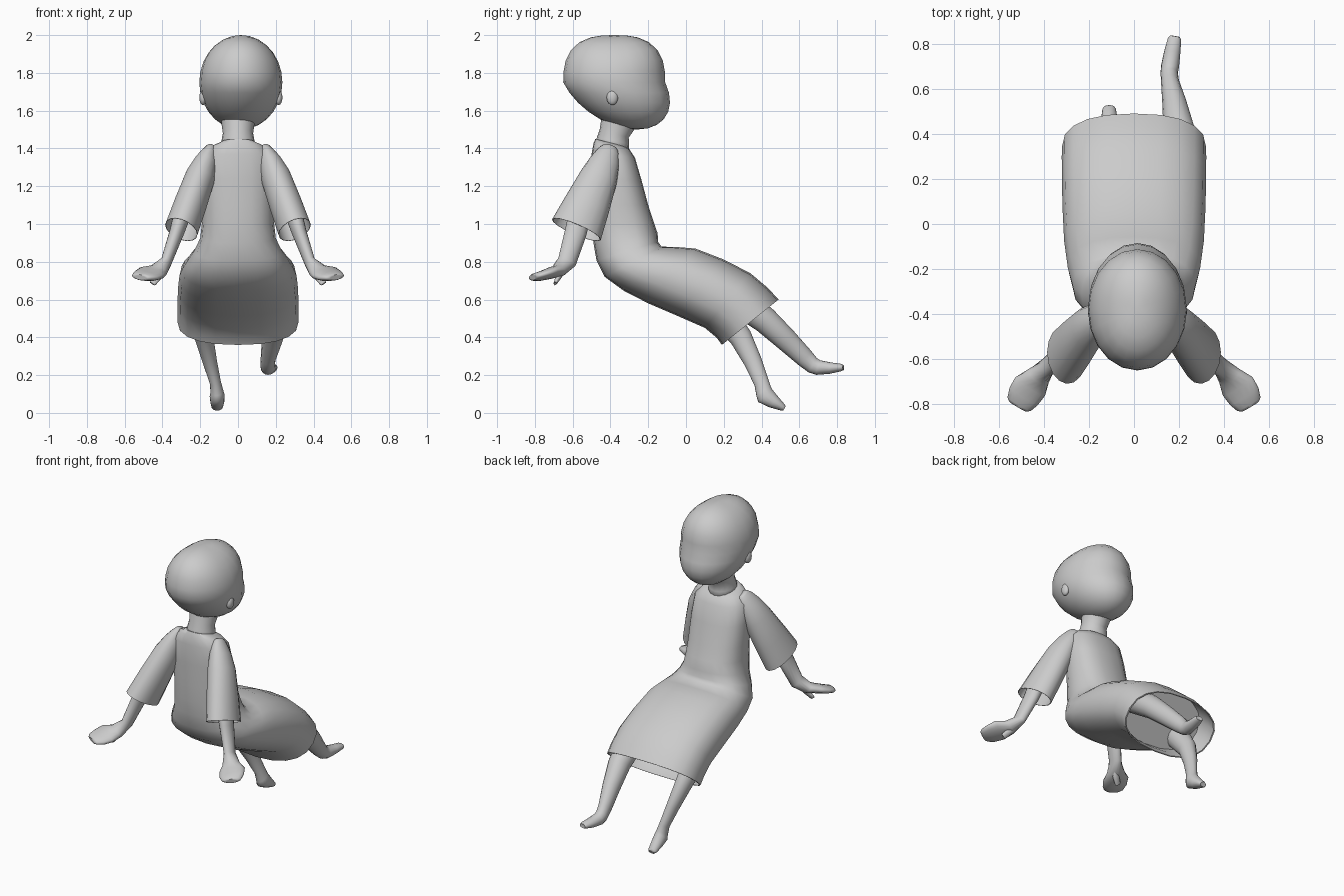
import bpy, bmesh, math
from mathutils import Vector

if "Cube" in bpy.data.objects:
    bpy.data.objects.remove(bpy.data.objects["Cube"], do_unlink=True)

grey = bpy.data.materials.new("plain grey")
grey.use_nodes = True
colour = (0.6, 0.6, 0.6, 1)
grey.diffuse_color = colour
grey.node_tree.nodes["Principled BSDF"].inputs["Base Color"].default_value = colour


def finish(name, bm, angle):
    """Turn a bmesh into a smooth-shaded grey object."""
    bmesh.ops.recalc_face_normals(bm, faces=bm.faces)
    mesh = bpy.data.meshes.new(name)
    bm.to_mesh(mesh)
    bm.free()
    mesh.materials.append(grey)
    part = bpy.data.objects.new(name, mesh)
    bpy.context.collection.objects.link(part)
    bpy.ops.object.select_all(action='DESELECT')
    part.select_set(True)
    bpy.context.view_layer.objects.active = part
    bpy.ops.object.shade_smooth_by_angle(angle=math.radians(angle))


def ring(centre, across, deep, power=2, sides=16):
    """Rounded loop around centre spanned by two half-axes."""
    points = []
    for i in range(sides):
        turn = math.tau * i / sides
        c, s = math.cos(turn), math.sin(turn)
        points.append(centre
                      + across * math.copysign(abs(c) ** (2 / power), c)
                      + deep * math.copysign(abs(s) ** (2 / power), s))
    return points


def refine(rings):
    """Add a smoothly curved in-between loop after each loop."""
    result = [rings[0]]
    last = len(rings) - 1
    for i in range(last):
        before, after = rings[max(i - 1, 0)], rings[min(i + 2, last)]
        result.append([((b + c) * 9 - a - d) / 16 for a, b, c, d
                       in zip(before, rings[i], rings[i + 1], after)])
        result.append(rings[i + 1])
    return result


def shrink(points, factor, shift=Vector()):
    middle = sum(points, Vector()) / len(points)
    return [middle + shift + (p - middle) * factor for p in points]


def loft(name, rings, hollow=False):
    """Skin the loops; a hollow part gets a thin lining inside its end."""
    rings = refine(rings)
    if hollow:
        rings += [shrink(points, 0.97) for points in rings[:-4:-1]]
    bm = bmesh.new()
    loops = [[bm.verts.new(p) for p in points] for points in rings]
    for a, b in zip(loops, loops[1:]):
        for i in range(len(a)):
            bm.faces.new((a[i - 1], a[i], b[i], b[i - 1]))
    bm.faces.new(loops[0])
    bm.faces.new(loops[-1])
    finish(name, bm, 60)


def section(back, front, half_width):
    """Squarish dress section between a back point and a front point (y, z)."""
    back, front = Vector((0, *back)), Vector((0, *front))
    across = Vector((half_width, 0, 0))
    return ring((back + front) / 2, across, (front - back) / 2, power=2.4, sides=20)


def limb(name, stations, side=1, hollow=False):
    """Tube through (point, half width, half depth) stations with rounded tips."""
    points = [Vector((side * p[0], *p[1:])) for p, width, depth in stations]
    rings, tips = [], []
    for i, (point, (_, width, depth)) in enumerate(zip(points, stations)):
        along = points[min(i + 1, len(points) - 1)] - points[max(i - 1, 0)]
        along.normalize()
        sideways = Vector((1, 0, 0))
        across = (sideways - along * along.x).normalized()
        rings.append(ring(point, across * width, along.cross(across) * depth))
        tips.append(along * depth * 0.6)
    rings.insert(0, shrink(rings[0], 0.5, -tips[0]))
    if not hollow:
        rings.append(shrink(rings[-1], 0.5, tips[-1]))
    loft(name, rings, hollow)


def ball(name, centre, radii, crown=2, chin_shift=0.0):
    """Ellipsoid with a squarer upper half and a lower half leaning forward."""
    bm = bmesh.new()
    bmesh.ops.create_uvsphere(bm, u_segments=20, v_segments=14, radius=1)
    for v in bm.verts:
        x, y, z = v.co
        if z > 0:
            squared = math.hypot(y, z) / (abs(y) ** crown + z ** crown) ** (1 / crown)
            y, z = y * squared, z * squared
        lean = Vector((0, chin_shift * max(-z, 0), 0))
        v.co = Vector(centre) + lean + Vector((x, y, z)) * Vector(radii).length \
            if radii[0] == radii[1] == radii[2] else \
            Vector(centre) + lean + Vector((x * radii[0], y * radii[1], z * radii[2]))
    finish(name, bm, 80)


# Dress from collar over the lap to the open hem
loft("dress", [
    section(back=(-0.48, 1.45), front=(-0.32, 1.41), half_width=0.09),
    section(back=(-0.5, 1.37), front=(-0.27, 1.35), half_width=0.18),
    section(back=(-0.5, 1.1), front=(-0.2, 1.1), half_width=0.19),
    section(back=(-0.49, 0.9), front=(-0.15, 0.95), half_width=0.2),
    section(back=(-0.43, 0.72), front=(-0.13, 0.88), half_width=0.27),
    section(back=(-0.2, 0.58), front=(0.05, 0.87), half_width=0.31),
    section(back=(0.1, 0.45), front=(0.34, 0.74), half_width=0.32),
    section(back=(0.19, 0.36), front=(0.49, 0.6), half_width=0.32),
], hollow=True)

# Head and neck
ball("head", (0.015, -0.38, 1.75), (0.22, 0.27, 0.25), crown=2.7, chin_shift=0.12)
limb("neck", [((0, -0.39, 1.41), 0.09, 0.09),
              ((0, -0.38, 1.48), 0.08, 0.08),
              ((0, -0.34, 1.58), 0.09, 0.1)])

for side, label in ((1, "left"), (-1, "right")):
    ball(label + "_ear", (0.015 + 0.2 * side, -0.39, 1.67), (0.02, 0.03, 0.04))

    # Arms: flared open sleeve, forearm ending in a flat hand, thumb
    limb(label + "_sleeve", [
        ((0.15, -0.41, 1.38), 0.04, 0.06),
        ((0.2, -0.46, 1.25), 0.08, 0.1),
        ((0.3, -0.58, 0.97), 0.09, 0.14)], side, hollow=True)
    limb(label + "_forearm", [
        ((0.28, -0.55, 1.1), 0.05, 0.06),
        ((0.38, -0.63, 0.8), 0.03, 0.05),
        ((0.46, -0.72, 0.74), 0.08, 0.03),
        ((0.51, -0.8, 0.72), 0.06, 0.02)], side)
    limb(label + "_thumb", [
        ((0.4, -0.66, 0.75), 0.02, 0.02),
        ((0.45, -0.69, 0.69), 0.02, 0.01)], side)

# Legs with feet: the left one is raised, the right one hangs lower
limb("left_leg", [
    ((0.2, 0.2, 0.65), 0.08, 0.08),
    ((0.2, 0.42, 0.49), 0.07, 0.07),
    ((0.16, 0.63, 0.29), 0.04, 0.05),
    ((0.16, 0.7, 0.24), 0.04, 0.04),
    ((0.18, 0.82, 0.24), 0.03, 0.02)])
limb("right_leg", [
    ((-0.2, 0.12, 0.6), 0.07, 0.08),
    ((-0.18, 0.29, 0.4), 0.05, 0.06),
    ((-0.12, 0.4, 0.16), 0.03, 0.04),
    ((-0.11, 0.42, 0.09), 0.04, 0.05),
    ((-0.11, 0.51, 0.03), 0.03, 0.02)])
